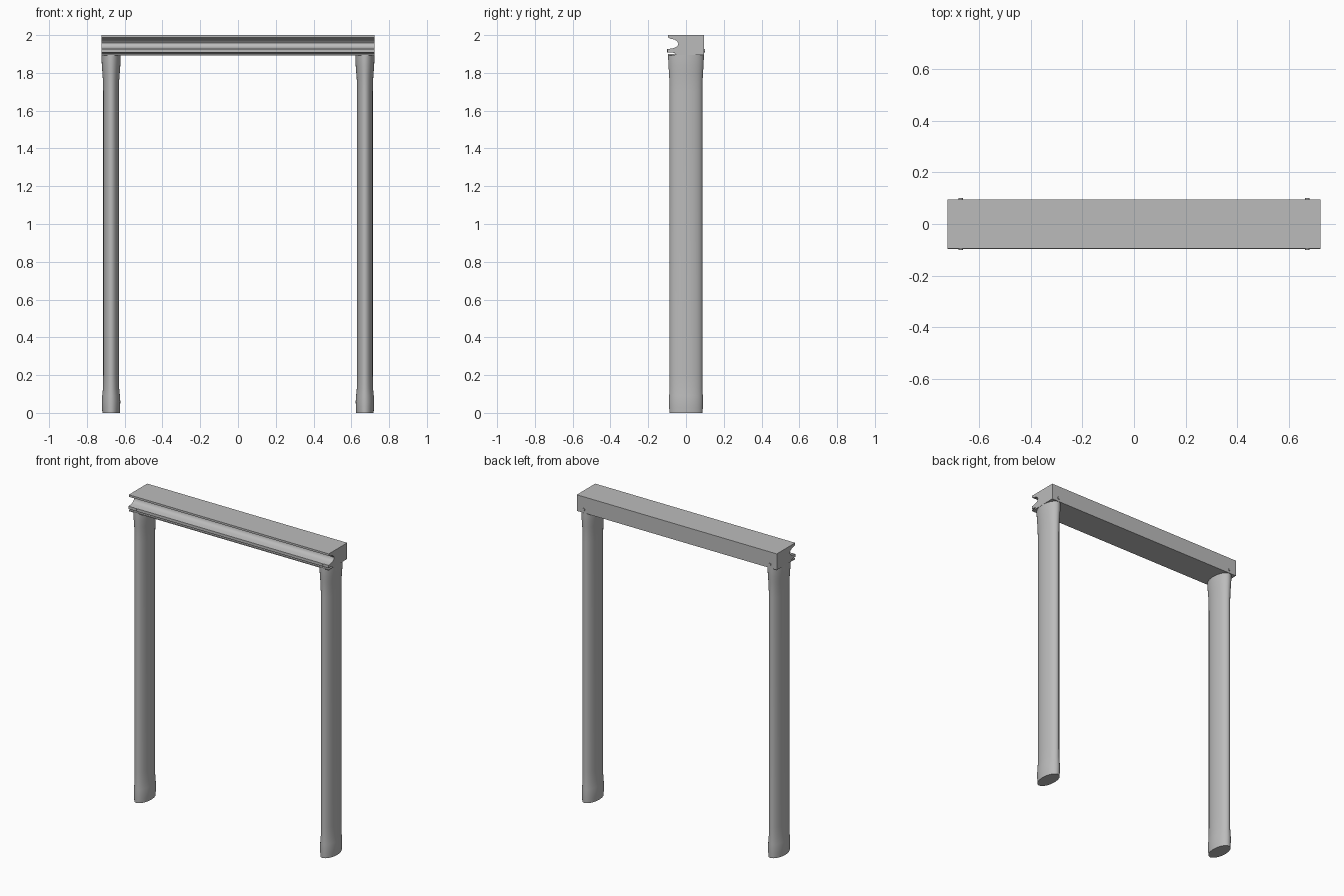
import bpy, bmesh, math

cube = bpy.data.objects.get("Cube")
if cube:
    bpy.data.objects.remove(cube, do_unlink=True)

grey = bpy.data.materials.new("plain grey")
grey.use_nodes = True
COLOR = (0.5, 0.5, 0.5, 1)
grey.diffuse_color = COLOR
grey.node_tree.nodes["Principled BSDF"].inputs["Base Color"].default_value = COLOR


def loft(name, rings):
    """Skin closed rings of points and cap both ends."""
    bm = bmesh.new()
    loops = [[bm.verts.new(p) for p in ring] for ring in rings]
    n = len(loops[0])
    for a, b in zip(loops, loops[1:]):
        for i in range(n):
            j = (i + 1) % n
            bm.faces.new((a[i], a[j], b[j], b[i]))
    bm.faces.new(loops[0][::-1])
    bm.faces.new(loops[-1])
    bmesh.ops.recalc_face_normals(bm, faces=bm.faces)
    mesh = bpy.data.meshes.new(name)
    bm.to_mesh(mesh)
    bm.free()
    mesh.materials.append(grey)
    obj = bpy.data.objects.new(name, mesh)
    bpy.context.collection.objects.link(obj)
    bpy.ops.object.select_all(action='DESELECT')
    obj.select_set(True)
    bpy.context.view_layer.objects.active = obj
    bpy.ops.object.shade_smooth_by_angle(angle=math.radians(35))
    return obj


def ellipse(cx, rx, ry, z, n=48):
    turns = [2 * math.pi * i / n for i in range(n)]
    return [(cx + rx * math.cos(t), ry * math.sin(t), z) for t in turns]


# Beam: moulded profile (y, z) with a deep scoop and a narrow slot in the front
profile = [(0.095, 1.895), (0.095, 2.0), (-0.095, 2.0), (-0.095, 1.987),
           (-0.082, 1.981), (-0.06, 1.976), (-0.047, 1.968), (-0.041, 1.957),
           (-0.043, 1.946), (-0.052, 1.937), (-0.066, 1.931), (-0.097, 1.926),
           (-0.097, 1.908), (-0.07, 1.907), (-0.055, 1.903), (-0.07, 1.899),
           (-0.095, 1.899), (-0.095, 1.893)]
loft("top_beam", [[(x, y, z) for y, z in profile] for x in (-0.722, 0.722)])

# Oval legs, flared at both ends: (height, half width, half depth)
sections = [(0, 0.046, 0.088), (0.03, 0.048, 0.089), (0.06, 0.049, 0.09),
            (0.09, 0.047, 0.089), (0.13, 0.043, 0.087), (0.2, 0.042, 0.087),
            (1.7, 0.042, 0.087), (1.76, 0.043, 0.088), (1.8, 0.046, 0.09),
            (1.84, 0.049, 0.093), (1.87, 0.05, 0.094), (1.894, 0.05, 0.094)]
for side, cx in (("left", 0.672), ("right", -0.672)):
    loft(side + "_leg", [ellipse(cx, rx, ry, z) for z, rx, ry in sections])

    # Peg through the beam above each leg, just proud of both faces
    ring = [(0.009 * math.cos(t), 0.009 * math.sin(t))
            for t in (2 * math.pi * i / 16 for i in range(16))]
    loft(side + "_peg", [[(cx + a, y, 1.918 + b) for a, b in ring]
                         for y in (-0.1, 0.1)])
